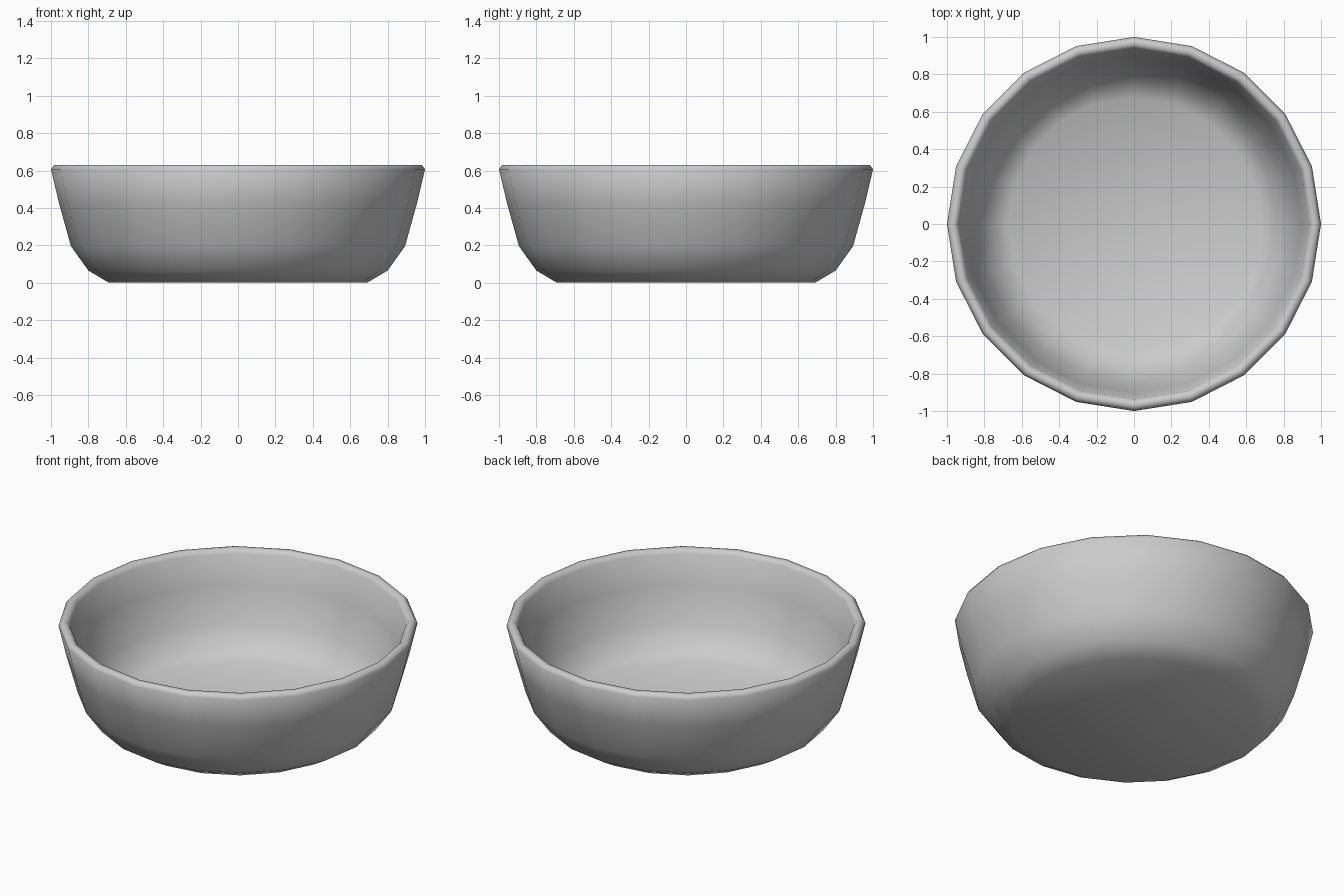
import bpy, bmesh
from math import cos, sin, tau

if "Cube" in bpy.data.objects:
    bpy.data.objects.remove(bpy.data.objects["Cube"])

SIDES = 20
# Half profile (radius, height): outer wall, rolled rim, inner wall, floor
PROFILE = [(0.69, 0), (0.80, 0.065), (0.893, 0.195), (0.957, 0.425), (1.0, 0.607),
           (0.983, 0.63), (0.955, 0.63), (0.938, 0.607), (0.90, 0.435),
           (0.838, 0.22), (0.763, 0.112), (0.675, 0.06)]

# Revolve the profile into rings
bm = bmesh.new()
rings = [[bm.verts.new((r * cos(tau * i / SIDES), r * sin(tau * i / SIDES), z))
          for i in range(SIDES)] for r, z in PROFILE]
for a, b in zip(rings, rings[1:]):
    for i in range(SIDES):
        j = (i + 1) % SIDES
        bm.faces.new((a[i], a[j], b[j], b[i]))

# Underside and inner floor
bm.faces.new(rings[0][::-1])
bm.faces.new(rings[-1])
bmesh.ops.recalc_face_normals(bm, faces=bm.faces)
for f in bm.faces:
    f.smooth = True

mesh = bpy.data.meshes.new("bowl")
bm.to_mesh(mesh)
bm.free()
bowl = bpy.data.objects.new("bowl", mesh)
bpy.context.collection.objects.link(bowl)
